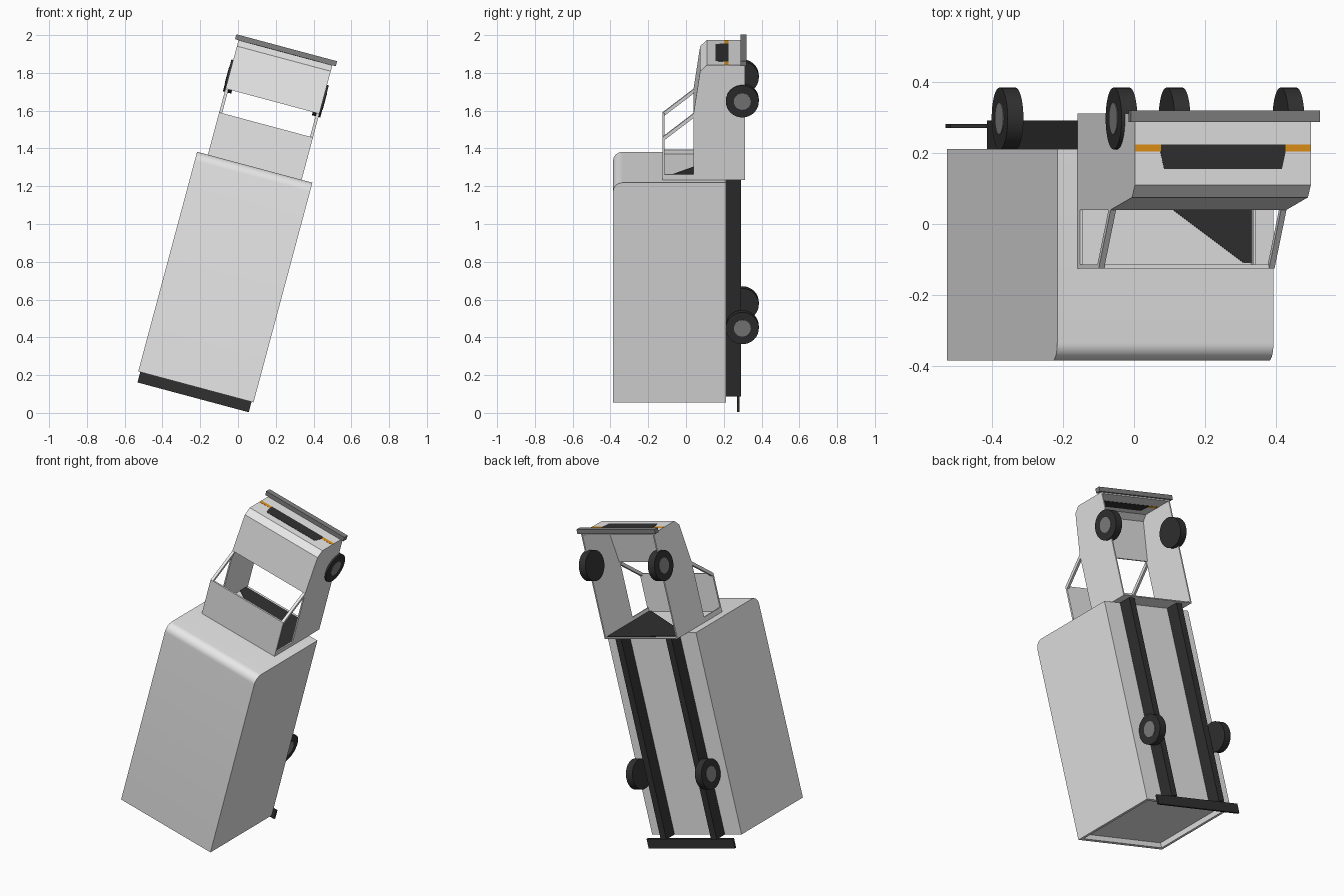
import bpy, bmesh, math
from mathutils import Matrix, Vector

if "Cube" in bpy.data.objects:
    bpy.data.objects.remove(bpy.data.objects["Cube"], do_unlink=True)


def material(name, rgb):
    m = bpy.data.materials.new(name)
    m.use_nodes = True
    m.diffuse_color = (*rgb, 1)
    m.node_tree.nodes["Principled BSDF"].inputs["Base Color"].default_value = (*rgb, 1)
    return m


BODY = material("light_grey_paint", (0.8, 0.8, 0.8))
BLACK = material("black", (0.03, 0.03, 0.03))
STEEL = material("dark_grey_metal", (0.22, 0.22, 0.22))
AMBER = material("amber_lamp", (0.88, 0.33, 0.01))

# Local frame: x across the truck, y downward for the truck, z toward its nose.
# The whole truck leans 15 degrees about y.
POSE = Matrix.Rotation(math.radians(15), 4, 'Y') @ Matrix.Translation((-0.251, 0, 0))


def finish(name, bm, mat, smooth=False):
    bmesh.ops.recalc_face_normals(bm, faces=bm.faces)
    bm.transform(POSE)
    me = bpy.data.meshes.new(name)
    bm.to_mesh(me)
    bm.free()
    me.materials.append(mat)
    ob = bpy.data.objects.new(name, me)
    bpy.context.collection.objects.link(ob)
    if smooth:
        bpy.ops.object.select_all(action='DESELECT')
        ob.select_set(True)
        bpy.context.view_layer.objects.active = ob
        bpy.ops.object.shade_smooth_by_angle(angle=math.radians(35))
    return ob


def prism(points, direction):
    """Extrude a flat outline of 3D points along a vector."""
    bm = bmesh.new()
    face = bm.faces.new([bm.verts.new(p) for p in points])
    new = bmesh.ops.extrude_face_region(bm, geom=[face])["geom"]
    bmesh.ops.translate(bm, vec=Vector(direction),
                        verts=[v for v in new if isinstance(v, bmesh.types.BMVert)])
    bmesh.ops.recalc_face_normals(bm, faces=bm.faces)
    return bm


def side_profile(name, yz, x0, x1, mat):
    return finish(name, prism([(x0, y, z) for y, z in yz], (x1 - x0, 0, 0)), mat)


def front_plate(name, xy, z0, z1, mat):
    return finish(name, prism([(x, y, z0) for x, y in xy], (0, 0, z1 - z0)), mat)


def block(name, x0, x1, y0, y1, z0, z1, mat):
    return side_profile(name, [(y0, z0), (y1, z0), (y1, z1), (y0, z1)], x0, x1, mat)


# Cargo box: rounded upper front edge and a recessed rear door
R = 0.05
arc = [(-0.386 + R - R * math.sin(a), 1.279 - R + R * math.cos(a))
       for a in [math.radians(90 * i / 8) for i in range(9)]]
outline = [(0.212, 0.075), (0.212, 1.279)] + arc + [(-0.386, 0.075)]
bm = prism([(-0.316, y, z) for y, z in outline], (0.632, 0, 0))
bm.faces.ensure_lookup_table()
rear = [f for f in bm.faces if f.normal.z < -0.9]
bmesh.ops.inset_region(bm, faces=rear, thickness=0.03)
door = bmesh.ops.extrude_face_region(bm, geom=rear)["geom"]
bmesh.ops.translate(bm, vec=(0, 0, 0.03),
                    verts=[v for v in door if isinstance(v, bmesh.types.BMVert)])
bmesh.ops.delete(bm, geom=[f for f in rear if f.is_valid], context='FACES')
finish("cargo_box", bm, BODY, smooth=True)

# Cab shell: hood and nose as one bent sheet
W = 0.257          # half width of the cab
T = 0.008          # sheet thickness
side_profile("hood_and_nose",
             [(0.31, 1.907), (0.11, 1.907), (0.075, 1.874), (0.04, 1.641),
              (0.048, 1.641), (0.083, 1.869), (0.113, 1.899), (0.31, 1.899)],
             -W, W, BODY)
block("cab_roof", -W, W, -0.125, -0.114, 1.279, 1.511, BODY)
block("cab_rear_wall", -W, W, -0.125, 0.312, 1.279, 1.285, BODY)

# Dark corner panel on the inside of the rear wall
front_plate("rear_wall_dark_panel",
            [(W - T, -0.11), (W - 0.03, -0.11), (-W + T, 0.235),
             (-W + T, 0.295), (W - T, 0.295)], 1.285, 1.288, BLACK)

# Mirrored cab sides, window pillars, rails and wheels
for s, side in ((1, "left"), (-1, "right")):
    outer, inner = s * W, s * (W - T)
    side_profile(f"{side}_cab_side",
                 [(0.312, 1.279), (0.312, 1.907), (0.11, 1.907), (0.075, 1.874),
                  (0.04, 1.641), (0.04, 1.279)], inner, outer, BODY)
    side_profile(f"{side}_rear_pillar",
                 [(0.04, 1.279), (0.04, 1.308), (-0.125, 1.308), (-0.125, 1.279)],
                 inner, outer, BODY)
    side_profile(f"{side}_windscreen_pillar",
                 [(0.04, 1.641), (0.04, 1.618), (-0.125, 1.488), (-0.125, 1.511)],
                 s * (W - 0.016), outer, BODY)
    block(f"{side}_chassis_rail", s * 0.158, s * 0.198, 0.212, 0.292, 0.075, 1.279, BLACK)
    block(f"{side}_indicator", s * 0.17, s * (W - 0.001), 0.204, 0.225, 1.898, 1.9078, AMBER)

    for z, place in ((1.711, "front"), (0.468, "rear")):
        for part, radius, width, x, mat in (("tyre", 0.0875, 0.046, 0.244, BLACK),
                                            ("hub", 0.045, 0.006, 0.266, STEEL)):
            bm = bmesh.new()
            bmesh.ops.create_cone(bm, cap_ends=True, segments=32,
                                  radius1=radius, radius2=radius, depth=width)
            bm.transform(Matrix.Translation((s * x, 0.298, z))
                         @ Matrix.Rotation(math.pi / 2, 4, 'Y'))
            finish(f"{place}_{side}_{part}", bm, mat, smooth=True)

# Grille showing on both faces of the nose
front_plate("grille", [(-0.172, 0.155), (0.172, 0.155), (0.182, 0.2),
                       (0.182, 0.225), (-0.182, 0.225), (-0.182, 0.2)],
            1.8975, 1.9085, BLACK)

# Bumpers
block("front_bumper", -0.276, 0.276, 0.288, 0.32, 1.907, 1.934, STEEL)
block("rear_bumper", -0.305, 0.305, 0.271, 0.283, 0.018, 0.075, BLACK)
